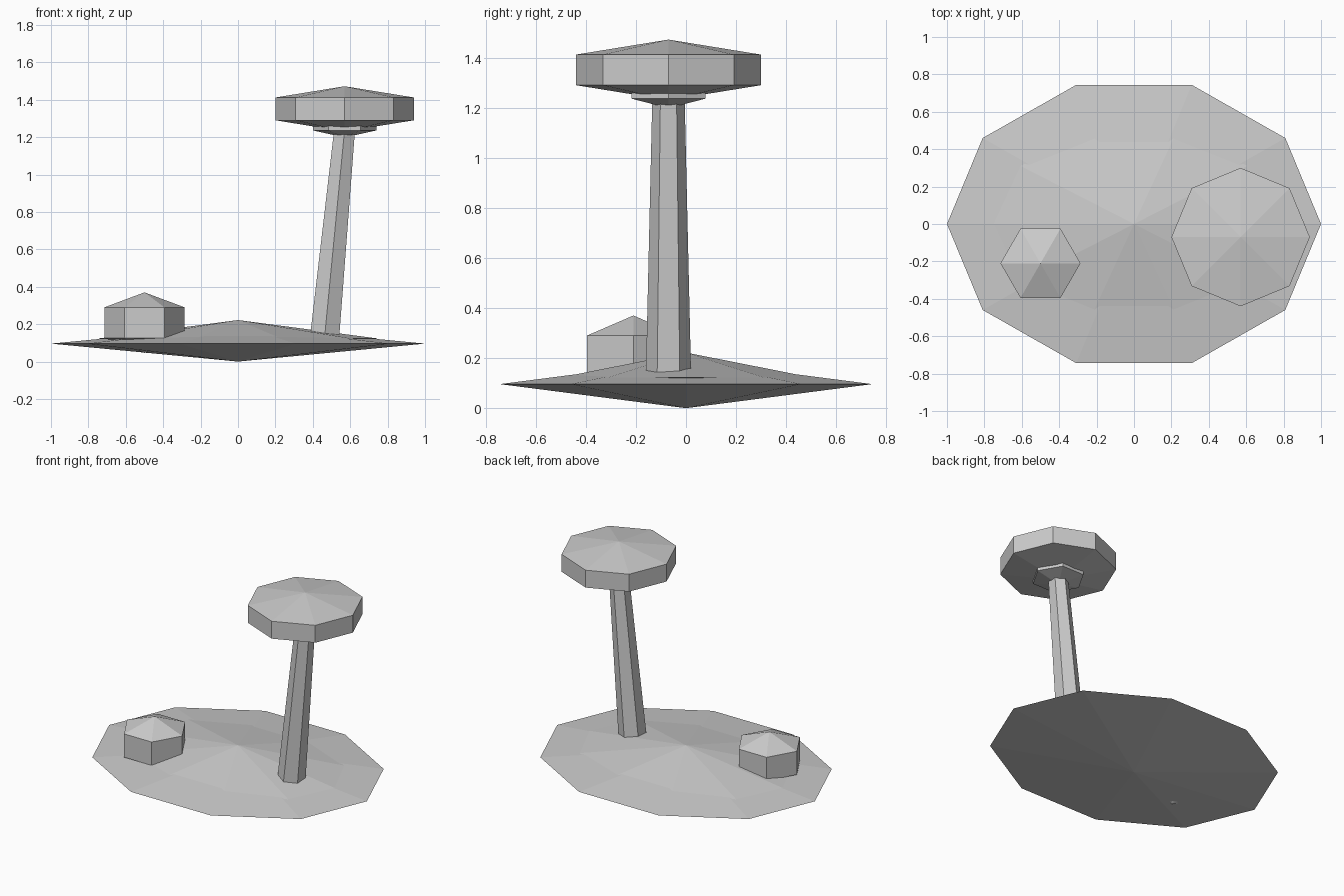
import bpy
import bmesh
import math

cube = bpy.data.objects.get("Cube")
if cube:
    bpy.data.objects.remove(cube, do_unlink=True)

grey = bpy.data.materials.new("plain grey")
grey.use_nodes = True
grey.diffuse_color = (0.6, 0.6, 0.6, 1)
grey.node_tree.nodes["Principled BSDF"].inputs["Base Color"].default_value = (0.6, 0.6, 0.6, 1)


def make_part(name, sides, rings, bottom, top, turn=0.0):
    """Skin stacked rings (x, y, z, rx, ry), closed by a point at each end."""
    bm = bmesh.new()
    loops = []
    for x, y, z, rx, ry in rings:
        angles = [turn + math.tau * i / sides for i in range(sides)]
        loops.append([bm.verts.new((x + rx * math.cos(a), y + ry * math.sin(a), z))
                      for a in angles])
    low, high = bm.verts.new(bottom), bm.verts.new(top)
    for i in range(sides):
        j = (i + 1) % sides
        bm.faces.new((low, loops[0][j], loops[0][i]))
        bm.faces.new((high, loops[-1][i], loops[-1][j]))
        for a, b in zip(loops, loops[1:]):
            bm.faces.new((a[i], a[j], b[j], b[i]))
    bmesh.ops.recalc_face_normals(bm, faces=bm.faces)
    mesh = bpy.data.meshes.new(name)
    bm.to_mesh(mesh)
    bm.free()
    mesh.materials.append(grey)
    obj = bpy.data.objects.new(name, mesh)
    bpy.context.collection.objects.link(obj)
    return obj


def pointed_block(name, sides, x, y, r, z0, z1, point):
    """Upright prism with a shallow pyramid above and below."""
    make_part(name, sides, [(x, y, z0, r, r), (x, y, z1, r, r)],
              (x, y, z0 - point), (x, y, z1 + point))


# Ground: two flat oval double cones, the smaller raised on the larger
make_part("ground", 10, [(0, 0, 0.096, 1, 0.782)], (0, 0, 0), (0, 0, 0.192))
make_part("ground_mound", 10, [(0, 0, 0.123, 0.75, 0.527)], (0, 0, 0.024), (0, 0, 0.222))

# Stump on the right
pointed_block("stump", 6, -0.5, -0.21, 0.214, 0.126, 0.29, 0.08)

# Leaning, tapered trunk
make_part("trunk", 6, [(0.46, -0.07, 0.1, 0.091, 0.091), (0.568, -0.07, 1.22, 0.065, 0.065)],
          (0.46, -0.07, 0.1), (0.568, -0.07, 1.22), math.pi / 6)

# Crown and the collar beneath it
pointed_block("crown", 8, 0.57, -0.07, 0.37, 1.29, 1.412, 0.06)
pointed_block("crown_collar", 6, 0.57, -0.07, 0.17, 1.236, 1.268, 0.038)
